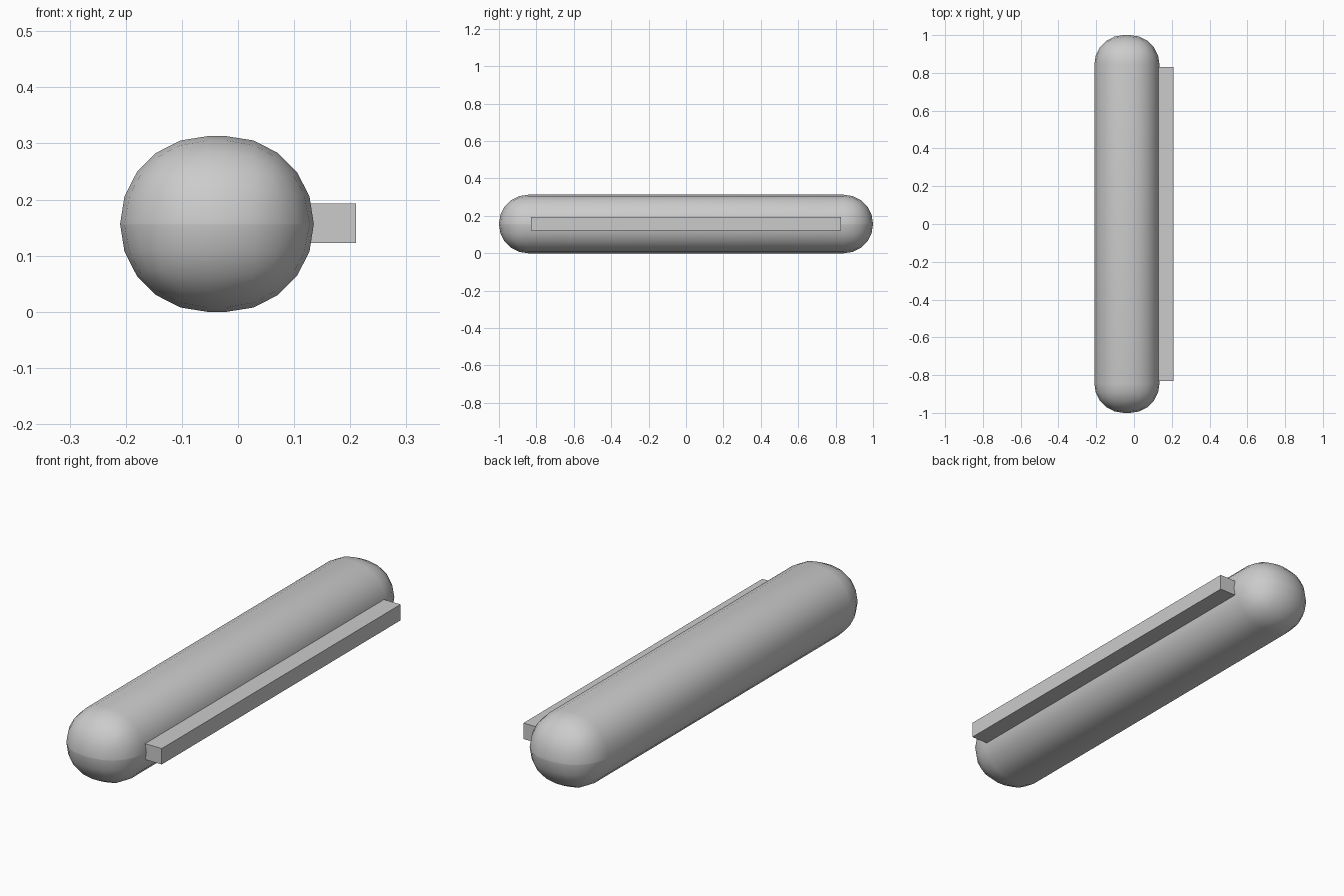
import bpy, math

if "Cube" in bpy.data.objects:
    bpy.data.objects.remove(bpy.data.objects["Cube"])


def block(name, lo, hi):
    """Axis-aligned box between two corners."""
    bpy.ops.mesh.primitive_cube_add(size=1)
    o = bpy.context.object
    o.name = name
    o.location = [(a + b) / 2 for a, b in zip(lo, hi)]
    o.scale = [b - a for a, b in zip(lo, hi)]
    bpy.ops.object.transform_apply(location=True, rotation=False, scale=True)
    return o


# rounded body: long box, fully bevelled into a capsule
body = block("rounded_body", (-0.21, -1, 0), (0.135, 1, 0.313))
bev = body.modifiers.new("round", 'BEVEL')
bev.width = 0.1555
bev.segments = 5
bev.limit_method = 'NONE'
bpy.ops.object.modifier_apply(modifier=bev.name)
bpy.ops.object.shade_smooth_by_angle(angle=math.radians(40))

# mounting rail along the right side
block("side_rail", (0.09, -0.83, 0.123), (0.21, 0.83, 0.193))
